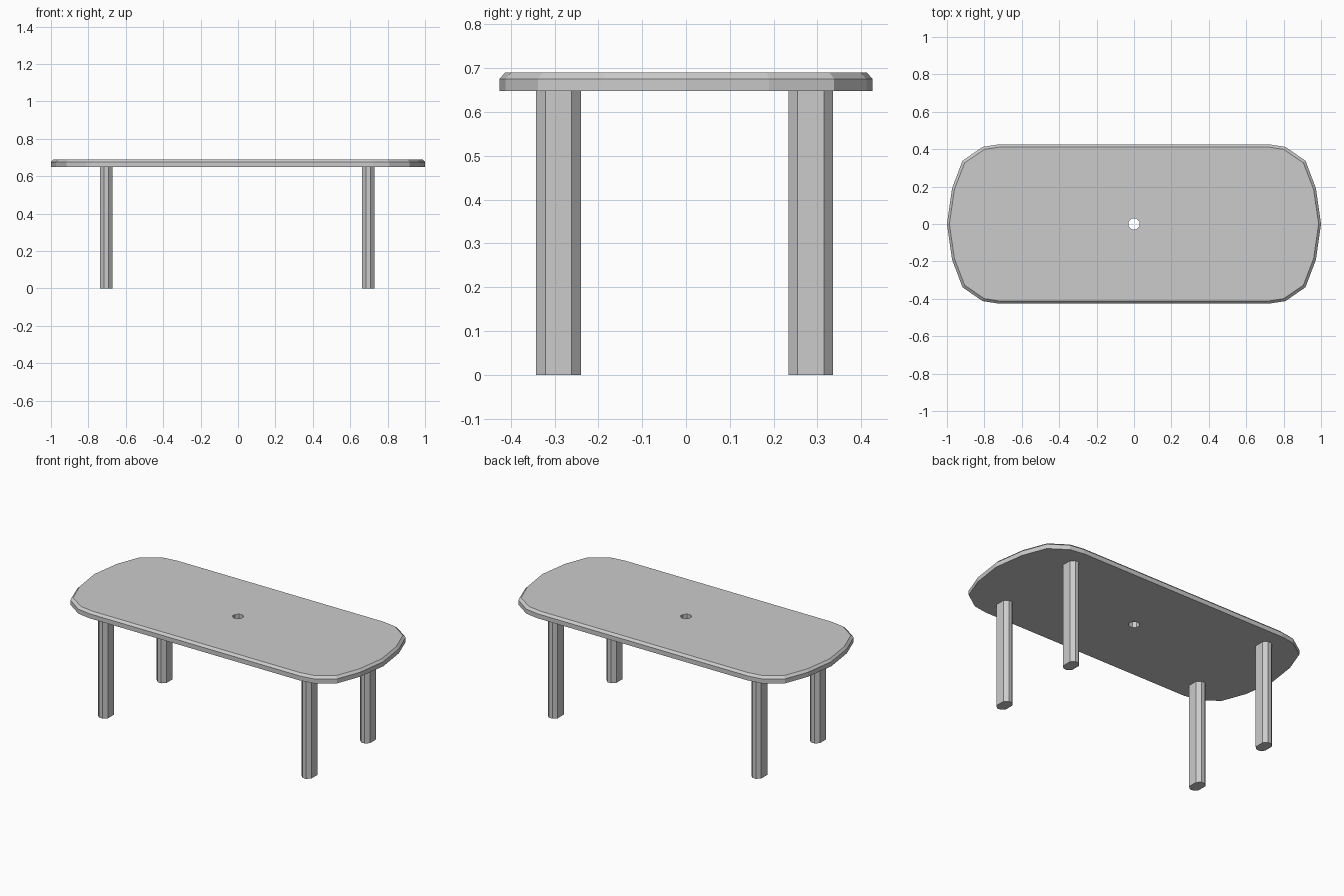
import bpy, bmesh, math

if "Cube" in bpy.data.objects:
    bpy.data.objects.remove(bpy.data.objects["Cube"])


def loft(name, rings, loc=(0, 0, 0)):
    """Closed solid through rings of equal point count, listed bottom to top."""
    bm = bmesh.new()
    loops = [[bm.verts.new(p) for p in ring] for ring in rings]
    n = len(loops[0])
    for a, b in zip(loops, loops[1:]):
        for i in range(n):
            j = (i + 1) % n
            bm.faces.new((a[i], a[j], b[j], b[i]))
    bm.faces.new(loops[0][::-1])
    bm.faces.new(loops[-1])
    bmesh.ops.recalc_face_normals(bm, faces=bm.faces)
    mesh = bpy.data.meshes.new(name)
    bm.to_mesh(mesh)
    bm.free()
    obj = bpy.data.objects.new(name, mesh)
    obj.location = loc
    bpy.context.collection.objects.link(obj)
    return obj


def ring(outline, z, sx=1.0, sy=1.0):
    return [(x * sx, y * sy, z) for x, y in outline]


# Tabletop: rounded outline with a chamfered upper edge
quarter = [(1.0, 0), (0.973, 0.19), (0.917, 0.338), (0.81, 0.412), (0.72, 0.426)]
right = [(x, -y) for x, y in quarter[:0:-1]] + quarter
outline = right + [(-x, -y) for x, y in right]
top = loft("tabletop", [ring(outline, 0.648), ring(outline, 0.676),
                        ring(outline, 0.69, 0.987, 0.969)])

# Centre hole
hole = [(0.032 * math.cos(math.tau * (i + 0.5) / 8),
         0.032 * math.sin(math.tau * (i + 0.5) / 8)) for i in range(8)]
cutter = loft("hole_cutter", [ring(hole, 0.6), ring(hole, 0.75)])
cut = top.modifiers.new("hole", 'BOOLEAN')
cut.operation = 'DIFFERENCE'
cut.solver = 'EXACT'
cut.object = cutter
bpy.context.view_layer.objects.active = top
top.select_set(True)
bpy.ops.object.modifier_apply(modifier=cut.name)
bpy.data.objects.remove(cutter)

# Legs: elongated eight-sided posts
leg = [(0.034, -0.03), (0.034, 0.03), (0.012, 0.051), (-0.012, 0.051),
       (-0.034, 0.03), (-0.034, -0.03), (-0.012, -0.051), (0.012, -0.051)]
for side, x in (("left", -0.704), ("right", 0.696)):
    for end, y in (("front", -0.291), ("back", 0.285)):
        loft(f"{end}_{side}_leg", [ring(leg, 0), ring(leg, 0.65)], (x, y, 0))
